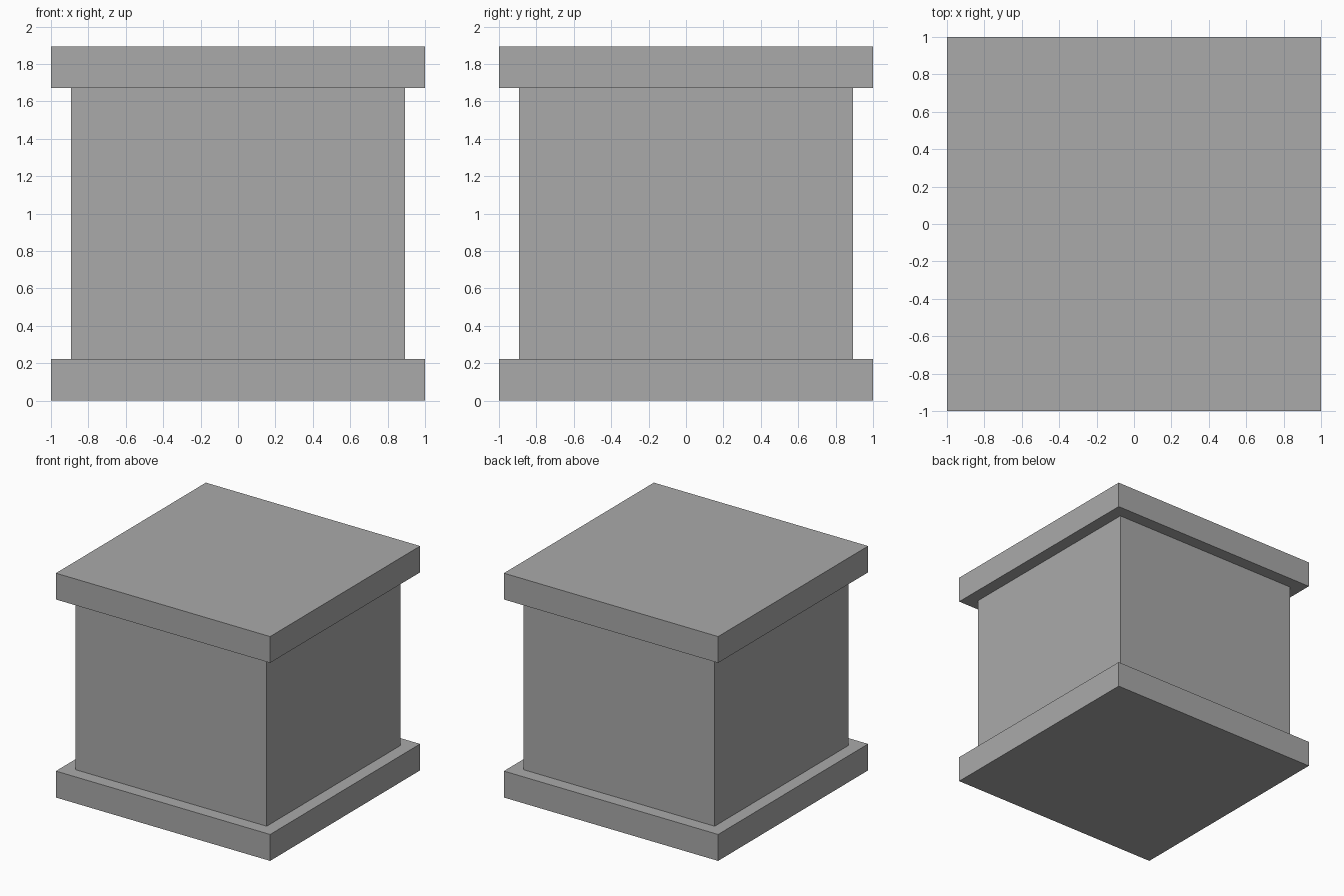
import bpy

if "Cube" in bpy.data.objects:
    bpy.data.objects.remove(bpy.data.objects["Cube"])

# Single flat grey
grey = bpy.data.materials.new("plain grey")
grey.diffuse_color = (0.4, 0.4, 0.4, 1.0)
grey.use_nodes = True
grey.node_tree.nodes["Principled BSDF"].inputs["Base Color"].default_value = grey.diffuse_color


def block(name, width, z0, z1):
    """Square block centred on the z axis between two heights."""
    bpy.ops.mesh.primitive_cube_add(size=1, location=(0, 0, (z0 + z1) / 2))
    ob = bpy.context.object
    ob.name = name
    ob.scale = (width, width, z1 - z0)
    bpy.ops.object.transform_apply(location=False, rotation=False, scale=True)
    ob.data.materials.append(grey)
    return ob


# Base slab, recessed body and overhanging lid
block("base_slab", 2.0, 0.0, 0.223)
block("body", 1.786, 0.223, 1.671)
block("lid_slab", 2.0, 1.671, 1.893)
